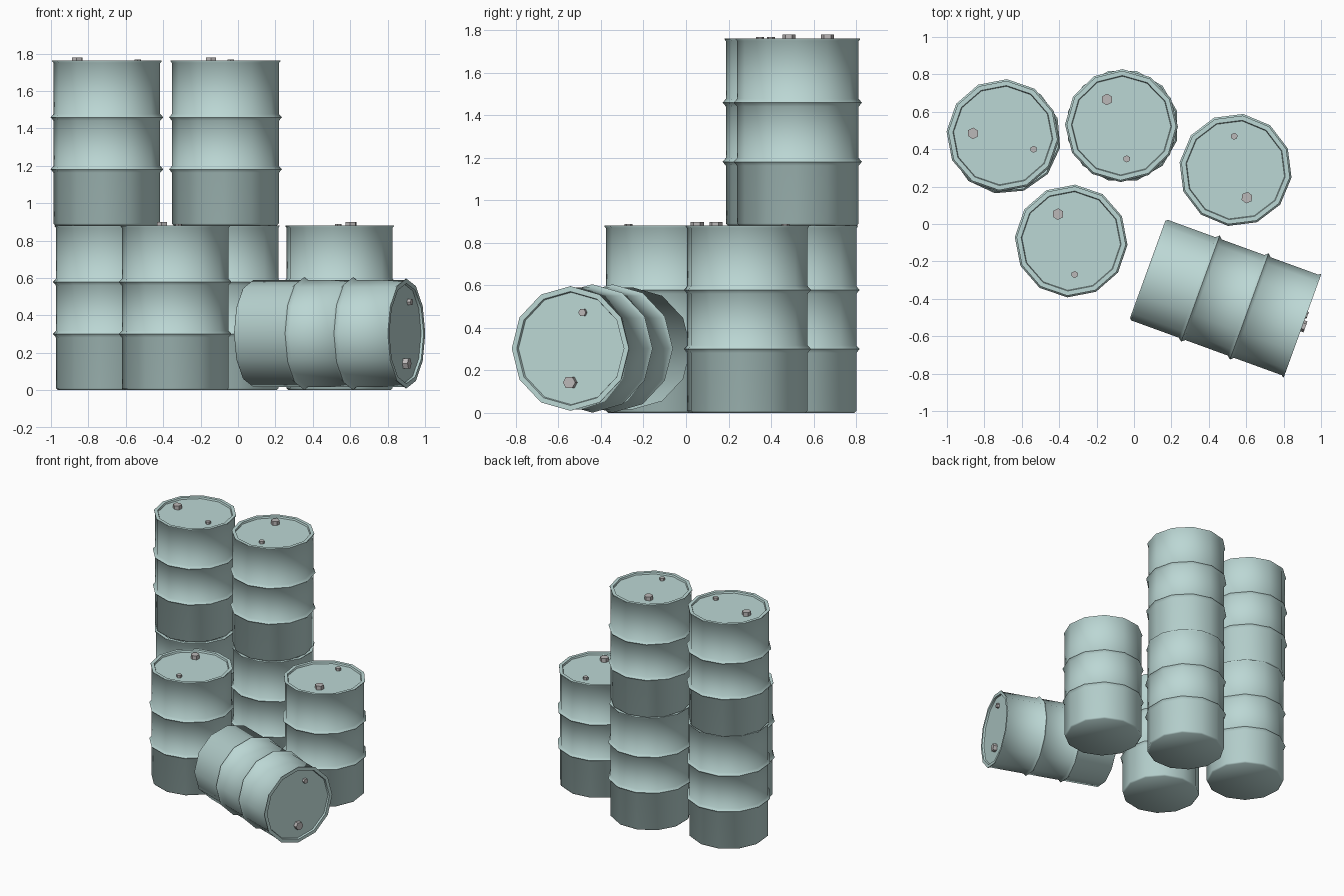
import bpy, bmesh
from math import cos, sin, pi, radians
from mathutils import Matrix, Vector

if "Cube" in bpy.data.objects:
    bpy.data.objects.remove(bpy.data.objects["Cube"])

SIDES = 12
H = 0.881


def material(name, rgb):
    m = bpy.data.materials.new(name)
    m.diffuse_color = (*rgb, 1)
    m.use_nodes = True
    m.node_tree.nodes["Principled BSDF"].inputs["Base Color"].default_value = m.diffuse_color
    return m


PAINT = material("teal_paint", (0.50, 0.68, 0.66))
STEEL = material("grey_steel", (0.50, 0.48, 0.48))

# Drum outline as (radius, height): base chamfer, two hoops, lip, sunken lid
PROFILE = [(0.276, 0), (0.286, 0.010),
           (0.286, 0.282), (0.302, 0.300), (0.286, 0.318),
           (0.286, 0.560), (0.302, 0.578), (0.286, 0.596),
           (0.286, 0.868), (0.293, 0.876), (0.293, H),
           (0.268, H), (0.264, 0.868)]


def finish(name, bm, mat, matrix, angle):
    bmesh.ops.recalc_face_normals(bm, faces=bm.faces)
    me = bpy.data.meshes.new(name)
    bm.to_mesh(me)
    bm.free()
    me.materials.append(mat)
    ob = bpy.data.objects.new(name, me)
    ob.matrix_world = matrix
    bpy.context.collection.objects.link(ob)
    bpy.ops.object.select_all(action='DESELECT')
    ob.select_set(True)
    bpy.context.view_layer.objects.active = ob
    bpy.ops.object.shade_smooth_by_angle(angle=radians(angle))


def cap(name, radius, dist, angle, top, matrix):
    # Hexagonal screw cap sitting on the lid
    bm = bmesh.new()
    low = 0.864
    pos = Vector((dist * cos(radians(angle)), dist * sin(radians(angle)), (low + top) / 2))
    bmesh.ops.create_cone(bm, cap_ends=True, segments=6, radius1=radius, radius2=radius,
                          depth=top - low, matrix=Matrix.Translation(pos))
    finish(name, bm, STEEL, matrix, 30)


def drum(name, matrix):
    # Shell: rings of the profile bridged together, closed at base and lid
    bm = bmesh.new()
    rings = [[bm.verts.new((r * cos(2 * pi * i / SIDES), r * sin(2 * pi * i / SIDES), z))
              for i in range(SIDES)] for r, z in PROFILE]
    for a, b in zip(rings, rings[1:]):
        for i in range(SIDES):
            j = (i + 1) % SIDES
            bm.faces.new((a[i], a[j], b[j], b[i]))
    bm.faces.new(rings[0][::-1])
    bm.faces.new(rings[-1])
    finish(name, bm, PAINT, matrix, 48)
    cap(name + "_large_cap", 0.031, 0.16, 120, 0.898, matrix)
    cap(name + "_small_cap", 0.019, 0.18, -80, 0.888, matrix)


# Standing drums: name, x, y, z, turn in degrees
STANDING = [
    ("front_left_drum", -0.336, -0.091, 0, -4),
    ("back_right_drum", 0.543, 0.289, 0, 172.3),
    ("lower_left_drum", -0.692, 0.462, 0, 20),
    ("upper_left_drum", -0.701, 0.473, H, 55.9),
    ("lower_middle_drum", -0.061, 0.525, 0, 75),
    ("upper_middle_drum", -0.067, 0.526, H, -1),
]
for name, x, y, z, turn in STANDING:
    drum(name, Matrix.Translation((x, y, z)) @ Matrix.Rotation(radians(turn), 4, 'Z'))

# Fallen drum: axis laid level, pointing 20 degrees forward of +x
a = radians(-20)
lay = Matrix(((-sin(a), 0, cos(a), 0.073), (cos(a), 0, sin(a), -0.243),
              (0, 1, 0, 0.303), (0, 0, 0, 1)))
drum("fallen_drum", lay @ Matrix.Rotation(radians(150), 4, 'Z'))
